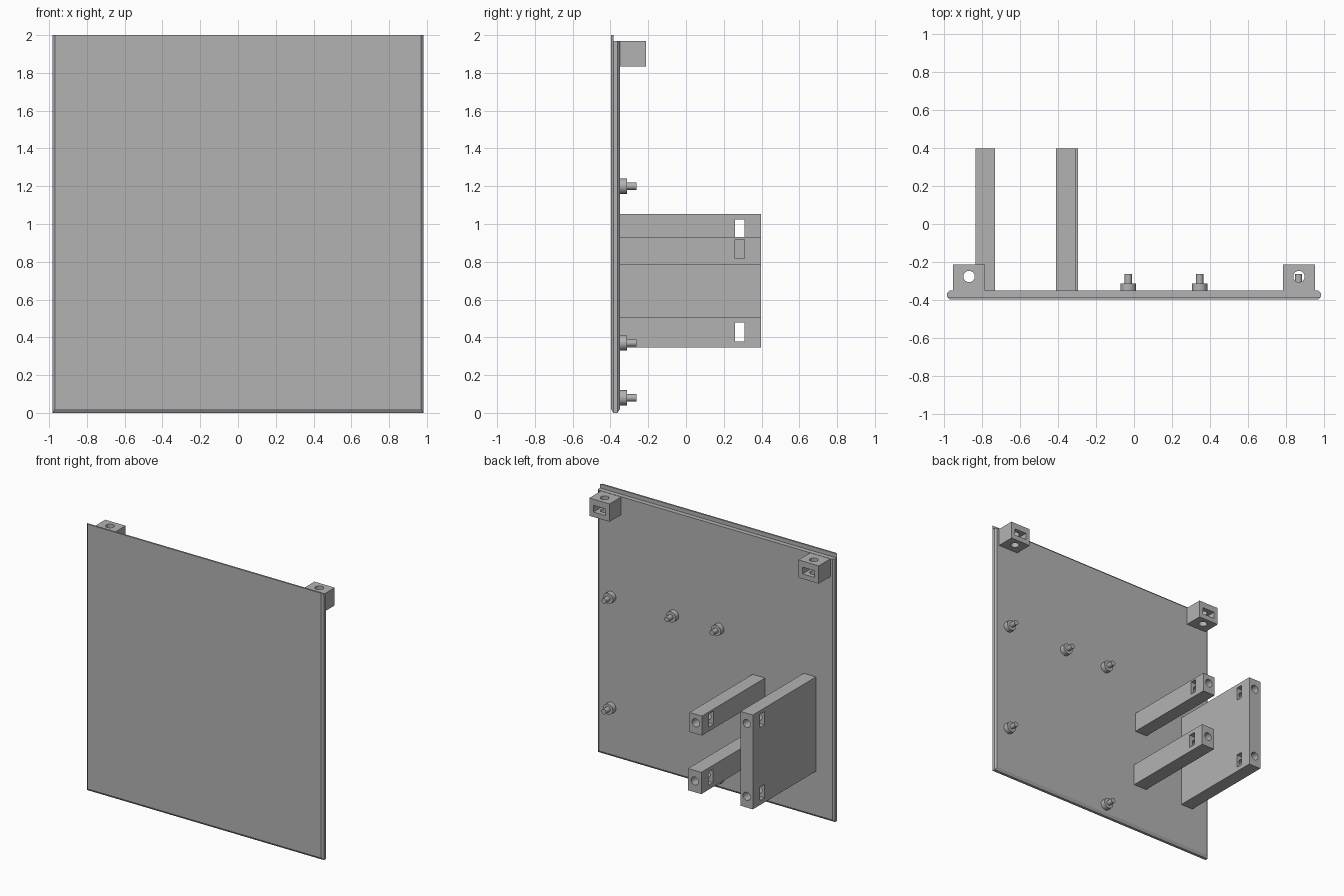
import bpy
import bmesh
from math import radians
from mathutils import Matrix, Vector

cube = bpy.data.objects.get("Cube")
if cube:
    bpy.data.objects.remove(cube, do_unlink=True)

# One plain grey for everything
GREY = (0.45, 0.45, 0.45, 1.0)
grey = bpy.data.materials.new("plain grey")
grey.use_nodes = True
grey.diffuse_color = GREY
for node in grey.node_tree.nodes:
    if node.type == "BSDF_PRINCIPLED":
        node.inputs["Base Color"].default_value = GREY


def make_object(name, bm):
    bmesh.ops.recalc_face_normals(bm, faces=bm.faces)
    mesh = bpy.data.meshes.new(name)
    bm.to_mesh(mesh)
    bm.free()
    mesh.materials.append(grey)
    obj = bpy.data.objects.new(name, mesh)
    bpy.context.collection.objects.link(obj)
    return obj


def activate(obj):
    bpy.ops.object.select_all(action="DESELECT")
    obj.select_set(True)
    bpy.context.view_layer.objects.active = obj


def smooth(obj):
    activate(obj)
    bpy.ops.object.shade_smooth_by_angle(angle=radians(35))


def box(name, low, high):
    low, high = Vector(low), Vector(high)
    bm = bmesh.new()
    bmesh.ops.create_cube(bm, size=1)
    bmesh.ops.scale(bm, vec=high - low, verts=bm.verts)
    bmesh.ops.translate(bm, vec=(low + high) / 2, verts=bm.verts)
    return make_object(name, bm)


def add_rod(bm, start, end, radius, sides=32):
    start, end = Vector(start), Vector(end)
    axis = end - start
    turn = axis.to_track_quat("Z", "Y").to_matrix().to_4x4()
    bmesh.ops.create_cone(bm, cap_ends=True, segments=sides, radius1=radius,
                          radius2=radius, depth=axis.length,
                          matrix=Matrix.Translation((start + end) / 2) @ turn)


def rod(name, start, end, radius):
    bm = bmesh.new()
    add_rod(bm, start, end, radius)
    return make_object(name, bm)


def cut(obj, cutter):
    mod = obj.modifiers.new("cut", "BOOLEAN")
    mod.operation = "DIFFERENCE"
    mod.solver = "EXACT"
    mod.object = cutter
    activate(obj)
    bpy.ops.object.modifier_apply(modifier=mod.name)
    bpy.data.objects.remove(cutter, do_unlink=True)


BACK = -0.35      # rear face of the panel
END = 0.397       # rear ends of the arms
HOLE = 0.03       # screw hole radius

# Panel: rectangles lofted front to back, bevelled sides and bottom, thin top lip
layers = [(-0.397, 0.968, 0.02, 2.0), (-0.384, 0.982, 0.0, 2.0),
          (-0.384, 0.982, 0.0, 1.97), (-0.363, 0.982, 0.0, 1.97),
          (BACK, 0.968, 0.02, 1.97)]
bm = bmesh.new()
rings = [[bm.verts.new(p) for p in ((-x, y, z0), (x, y, z0), (x, y, z1), (-x, y, z1))]
         for y, x, z0, z1 in layers]
bm.faces.new(rings[0])
bm.faces.new(rings[-1])
for a, b in zip(rings, rings[1:]):
    for i in range(4):
        j = (i + 1) % 4
        bm.faces.new((a[i], a[j], b[j], b[i]))
bmesh.ops.remove_doubles(bm, verts=bm.verts, dist=0.0001)
make_object("panel", bm)

# Top corner blocks with a vertical screw hole and a nut pocket
for side, sign in (("left", 1), ("right", -1)):
    x, y, z = sign * 0.867, -0.276, 1.897
    block = box(side + "_corner_block", (x - 0.084, BACK - 0.008, 1.835),
                (x + 0.084, -0.213, 1.968))
    cut(block, box("pocket", (x - 0.05, y - 0.05, z - 0.025), (x + 0.05, 0, z + 0.025)))
    cut(block, rod("hole", (x, y, 1.7), (x, y, 2.1), HOLE))
    smooth(block)


# Rear arms with screw holes in the ends and nut slots through the sides
def arm(name, x0, x1, z0, z1, slots):
    obj = box(name, (x0, BACK - 0.01, z0), (x1, END, z1))
    x = (x0 + x1) / 2
    for z in slots:
        cut(obj, box("slot", (x0 - 0.05, 0.26, z - 0.05), (x1 + 0.05, 0.311, z + 0.05)))
        cut(obj, rod("hole", (x, 0.19, z), (x, END + 0.1, z), HOLE))
    smooth(obj)


arm("wide_arm", -0.832, -0.73, 0.345, 1.052, (0.975, 0.429))
arm("upper_arm", -0.41, -0.307, 0.785, 0.931, (0.867,))
arm("lower_arm", -0.405, -0.295, 0.345, 0.508, (0.429,))

# Stepped pegs on the rear face
pegs = [(0.865, 1.2), (0.345, 1.2), (-0.03, 1.2), (0.865, 0.37), (-0.03, 0.08)]
for number, (x, z) in enumerate(pegs, 1):
    bm = bmesh.new()
    add_rod(bm, (x, BACK - 0.005, z), (x, -0.312, z), 0.04)
    add_rod(bm, (x, -0.32, z), (x, -0.263, z), 0.019, 24)
    smooth(make_object(f"peg_{number}", bm))
